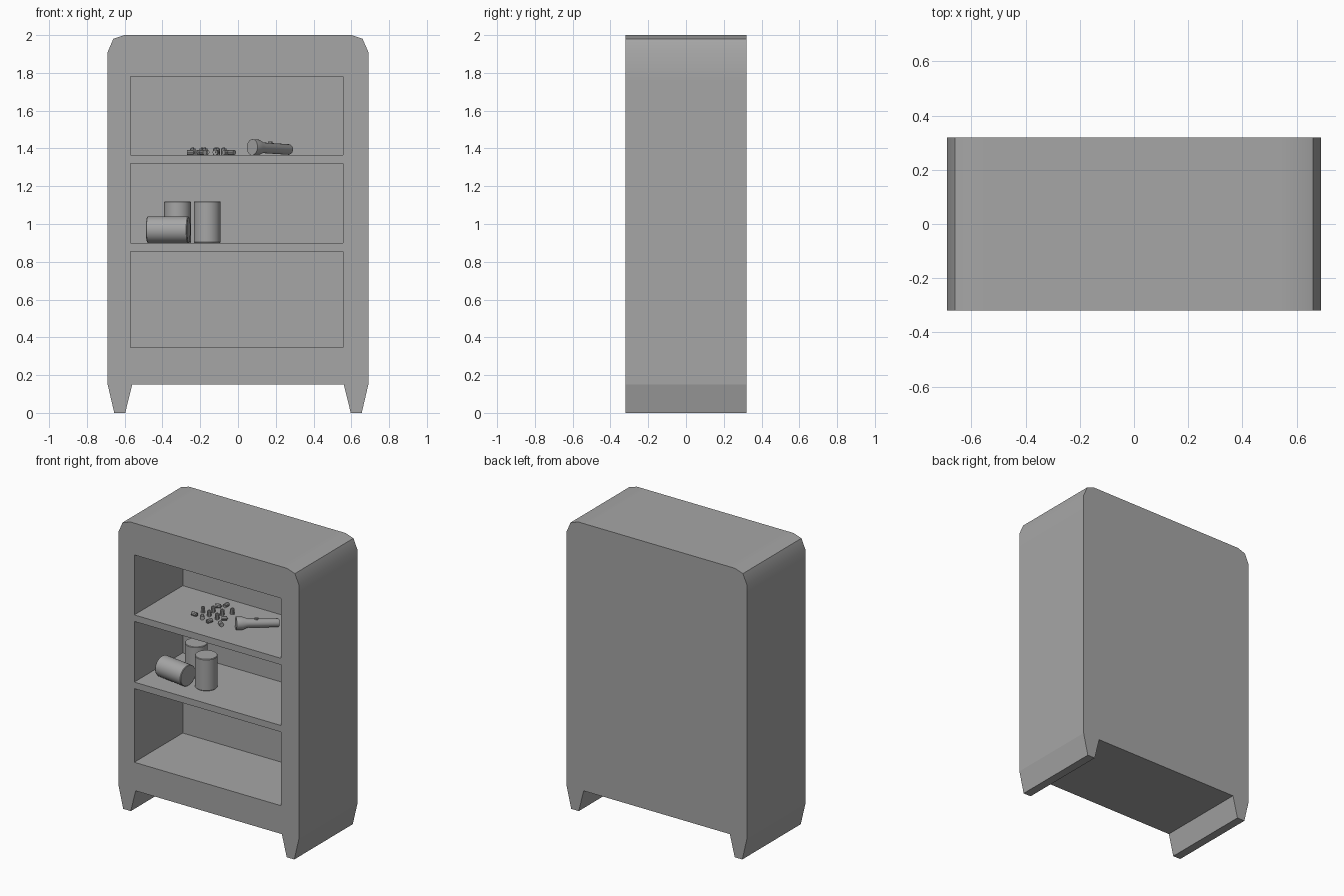
import bpy, bmesh, math
from mathutils import Vector

cube = bpy.data.objects.get("Cube")
if cube:
    bpy.data.objects.remove(cube, do_unlink=True)

grey = bpy.data.materials.new("plain grey")
grey.use_nodes = True
colour = (0.38, 0.38, 0.38, 1)
grey.diffuse_color = colour
grey.node_tree.nodes["Principled BSDF"].inputs["Base Color"].default_value = colour

FRONT, BACK, INNER_BACK = -0.32, 0.32, 0.21


def add_object(name, bm):
    bmesh.ops.recalc_face_normals(bm, faces=bm.faces)
    mesh = bpy.data.meshes.new(name)
    bm.to_mesh(mesh)
    bm.free()
    obj = bpy.data.objects.new(name, mesh)
    bpy.context.collection.objects.link(obj)
    mesh.materials.append(grey)
    return obj


def smooth(obj):
    bpy.ops.object.select_all(action="DESELECT")
    obj.select_set(True)
    bpy.context.view_layer.objects.active = obj
    bpy.ops.object.shade_smooth_by_angle(angle=math.radians(30))


def prism(name, outline, y0, y1):
    """Extrude an x-z outline along y."""
    bm = bmesh.new()
    face = bm.faces.new([bm.verts.new((x, y0, z)) for x, z in outline])
    new = bmesh.ops.extrude_face_region(bm, geom=[face])["geom"]
    verts = [v for v in new if isinstance(v, bmesh.types.BMVert)]
    bmesh.ops.translate(bm, verts=verts, vec=(0, y1 - y0, 0))
    return add_object(name, bm)


def turned(name, stations, origin, direction, sides):
    """Round part: rings given as (distance, radius) along a direction."""
    turn = Vector(direction).to_track_quat("Z", "Y")
    bm = bmesh.new()
    rings = []
    for dist, radius in stations:
        ring = []
        for i in range(sides):
            a = math.tau * i / sides
            p = Vector((radius * math.cos(a), radius * math.sin(a), dist))
            ring.append(bm.verts.new(Vector(origin) + turn @ p))
        rings.append(ring)
    for low, high in zip(rings, rings[1:]):
        for i in range(sides):
            j = (i + 1) % sides
            bm.faces.new((low[i], low[j], high[j], high[i]))
    bm.faces.new(rings[0][::-1])
    bm.faces.new(rings[-1])
    obj = add_object(name, bm)
    smooth(obj)
    return obj


# Cabinet shell with rounded top corners and tapered side runners
half = [(0.56, 0.15), (0.597, 0), (0.655, 0), (0.69, 0.15), (0.69, 1.75),
        (0.69, 1.91), (0.66, 1.98), (0.60, 2.0), (0.54, 2.0)]
outline = half + [(-x, z) for x, z in reversed(half)]
cabinet = prism("cabinet", outline, FRONT, BACK)

# Three open compartments
for low, high in [(0.345, 0.855), (0.90, 1.32), (1.365, 1.78)]:
    box = [(-0.57, low), (0.555, low), (0.555, high), (-0.57, high)]
    cutter = prism("compartment_cutter", box, FRONT - 0.1, INNER_BACK)
    cutter.hide_render = True
    cut = cabinet.modifiers.new("compartment", "BOOLEAN")
    cut.operation, cut.solver, cut.object = "DIFFERENCE", "EXACT", cutter
    bpy.context.view_layer.objects.active = cabinet
    bpy.ops.object.modifier_apply(modifier=cut.name)
    bpy.data.objects.remove(cutter, do_unlink=True)
smooth(cabinet)
for poly in cabinet.data.polygons:
    if poly.center.z < 0.2 or abs(poly.normal.y) > 0.9:
        poly.use_smooth = False

# Cans on the middle shelf
can = [(0, 0.068), (0.004, 0.071), (0.216, 0.071), (0.22, 0.068)]
turned("back_can", can, (-0.32, 0.0, 0.90), (0, 0, 1), 32)
turned("front_can", can, (-0.163, -0.114, 0.90), (0, 0, 1), 32)
lying = Vector((1, -0.14, 0)).normalized()
turned("lying_can", can, Vector((-0.37, -0.157, 0.970)) - lying * 0.11, lying, 32)

# Torch on the top shelf
head = Vector((0.075, -0.13, 1.407))
tail = Vector((0.275, 0.055, 1.394))
axis = (tail - head).normalized()
length = (tail - head).length
turned("torch", [(0, 0.036), (0, 0.042), (0.04, 0.042), (0.075, 0.028),
                 (length - 0.008, 0.028), (length, 0.024)], head, axis, 24)
turned("torch_switch", [(0, 0.012), (0.012, 0.012)],
       head + axis * 0.13 + Vector((0, 0, 0.024)), (0, 0, 1), 12)

# Scattered small batteries beside the torch
spots = [(-0.25, -0.116), (-0.24, -0.04), (-0.187, -0.124), (-0.176, -0.063),
         (-0.117, -0.148), (-0.19, 0.0), (-0.198, 0.068), (-0.11, -0.071),
         (-0.035, -0.139), (-0.118, -0.004), (-0.165, 0.105), (-0.075, 0.046),
         (-0.06, -0.06)]
battery = [(0, 0.014), (0.035, 0.014), (0.035, 0.006), (0.041, 0.006)]
for i, (x, y) in enumerate(spots):
    if i % 2:
        turned("standing_battery", battery, (x, y, 1.365), (0, 0, 1), 10)
    else:
        lie = Vector((math.cos(i * 1.1), math.sin(i * 1.1), 0))
        turned("lying_battery", battery, Vector((x, y, 1.379)) - lie * 0.02, lie, 10)
